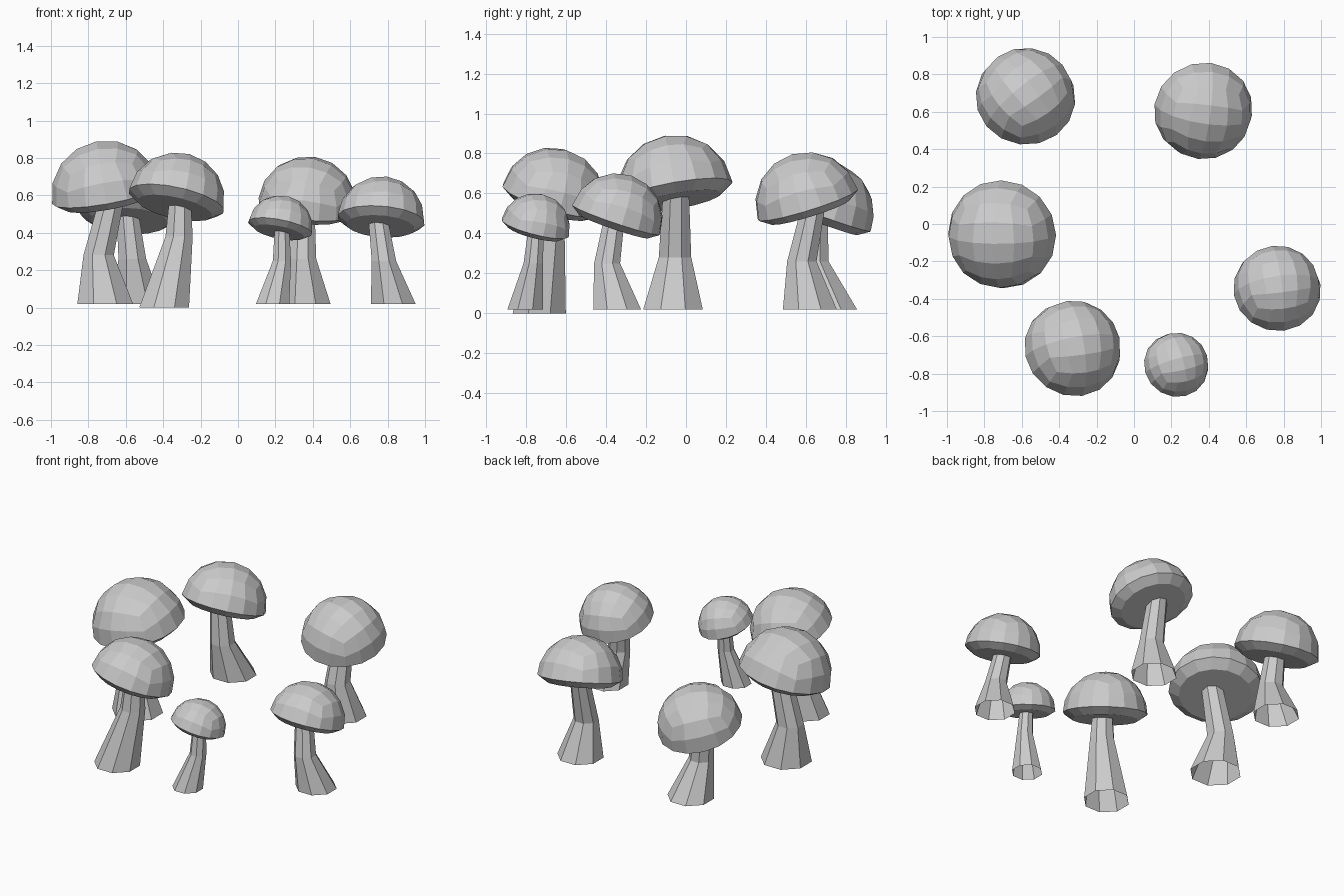
import bpy, bmesh, math
from mathutils import Matrix, Vector

cube = bpy.data.objects.get("Cube")
if cube:
    bpy.data.objects.remove(cube, do_unlink=True)

grey = bpy.data.materials.new("plain grey")
grey.use_nodes = True
COLOUR = (0.6, 0.6, 0.6, 1)
grey.diffuse_color = COLOUR
grey.node_tree.nodes["Principled BSDF"].inputs["Base Color"].default_value = COLOUR


def finish(bm, name):
    bmesh.ops.recalc_face_normals(bm, faces=bm.faces)
    mesh = bpy.data.meshes.new(name)
    bm.to_mesh(mesh)
    bm.free()
    mesh.materials.append(grey)
    obj = bpy.data.objects.new(name, mesh)
    bpy.context.collection.objects.link(obj)
    return obj


def make_cap(name, centre, radius, lean, spin):
    """Half of a cube-sphere with a bevelled, flat underside."""
    bm = bmesh.new()
    bmesh.ops.create_cube(bm, size=2)
    bmesh.ops.subdivide_edges(bm, edges=bm.edges[:], cuts=3, use_grid_fill=True)
    for v in bm.verts:
        v.co = Vector([math.tan(c * math.pi / 4) for c in v.co]).normalized()
    low = [v for v in bm.verts if v.co.z < -0.01]
    bmesh.ops.delete(bm, geom=low, context="VERTS")
    # Underside: slanted band, then a flat disc
    rim = [e for e in bm.edges if e.is_boundary]
    band = bmesh.ops.extrude_edge_only(bm, edges=rim)["geom"]
    for v in band:
        if isinstance(v, bmesh.types.BMVert):
            v.co = Vector((v.co.x * 0.78, v.co.y * 0.78, -0.15))
    bmesh.ops.holes_fill(bm, edges=[e for e in bm.edges if e.is_boundary])
    # Lean the cap and put it in place
    normal = Vector((lean[0], lean[1], 1))
    tilt = Vector((0, 0, 1)).rotation_difference(normal).to_matrix().to_4x4()
    turn = Matrix.Rotation(math.radians(spin), 4, "Z")
    bm.transform(Matrix.Translation(centre) @ tilt @ turn @ Matrix.Scale(radius, 4))
    return finish(bm, name)


def make_stem(name, rings, sides=8):
    """Open tube through (centre, radius) rings."""
    bm = bmesh.new()
    loops = []
    for centre, radius in rings:
        angles = [math.tau * (i + 0.5) / sides for i in range(sides)]
        loops.append([bm.verts.new(Vector(centre) + radius * Vector((math.cos(a), math.sin(a), 0)))
                      for a in angles])
    for a, b in zip(loops, loops[1:]):
        for i in range(sides):
            j = (i + 1) % sides
            bm.faces.new((a[i], a[j], b[j], b[i]))
    return finish(bm, name)


# name: cap centre, cap radius, cap lean, cap spin, stem base xy, stem bend, stem top xy
mushrooms = {
    "left": ((-.705, -.055, .605), .293, (-.18, -.18), 0, (-.71, -.065), (-.745, -.055, .28), (-.67, -.05)),
    "back_left": ((-.58, .675, .5), .267, (.05, .36), 38, (-.54, .72), (-.565, .64, .26), (-.59, .65)),
    "back_right": ((.37, .61, .545), .265, (.12, -.31), -8, (.36, .62), (.345, .58, .26), (.35, .64)),
    "right": ((.765, -.35, .468), .235, (.08, .34), 8, (.83, -.345), (.78, -.395, .25), (.75, -.36)),
    "front_small": ((.225, -.755, .427), .175, (.2, .26), 15, (.185, -.805), (.235, -.765, .25), (.235, -.75)),
    "front_left": ((-.33, -.67, .57), .262, (.22, .3), 10, (-.395, -.735), (-.315, -.68, .38), (-.31, -.67)),
}

for place, (centre, radius, lean, spin, base, bend, top) in mushrooms.items():
    make_cap(place + "_mushroom_cap", centre, radius, lean, spin)
    foot = 0.0 if place == "front_left" else 0.02
    make_stem(place + "_mushroom_stem", [
        ((*base, foot), radius * 0.55),
        (bend, radius * 0.3),
        ((*top, centre[2]), radius * 0.24),
    ])
